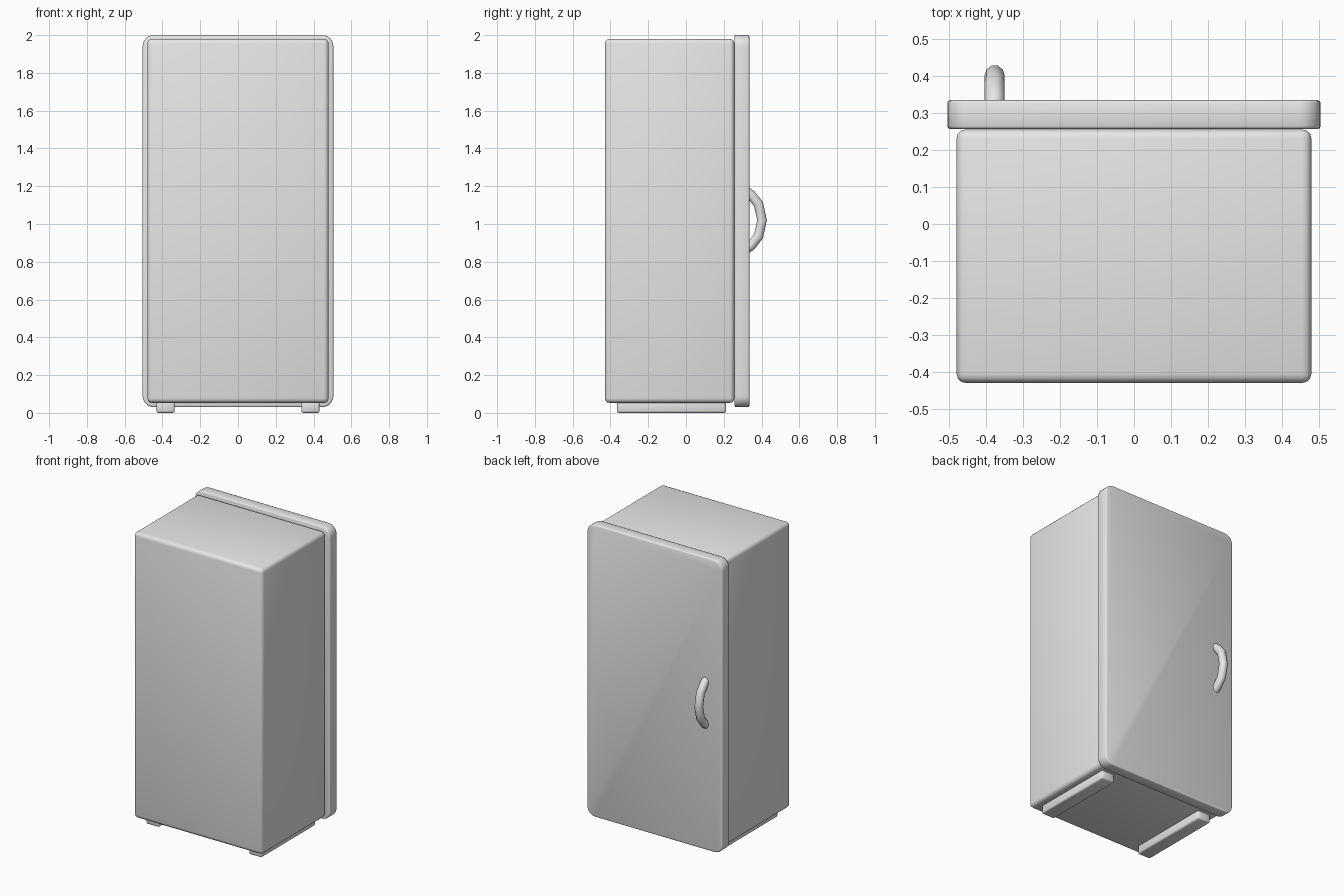
import bpy
import bmesh
import math

if "Cube" in bpy.data.objects:
    bpy.data.objects.remove(bpy.data.objects["Cube"])

grey = bpy.data.materials.new("light_grey_enamel")
grey.diffuse_color = (0.8, 0.8, 0.8, 1)
grey.use_nodes = True
grey.node_tree.nodes["Principled BSDF"].inputs["Base Color"].default_value = grey.diffuse_color


def finish(obj, angle=60):
    obj.data.materials.append(grey)
    bpy.ops.object.select_all(action='DESELECT')
    obj.select_set(True)
    bpy.context.view_layer.objects.active = obj
    bpy.ops.object.shade_smooth_by_angle(angle=math.radians(angle))


def rounded_box(name, lo, hi, edge, segments=3, corner=0.0):
    """Box from lo to hi; optional large corner radius along y, then small edge bevel."""
    bm = bmesh.new()
    bmesh.ops.create_cube(bm, size=1)
    for v in bm.verts:
        for i in range(3):
            v.co[i] = hi[i] if v.co[i] > 0 else lo[i]
    if corner:
        along_y = [e for e in bm.edges
                   if abs(e.verts[0].co.y - e.verts[1].co.y) > 1e-4]
        bmesh.ops.bevel(bm, geom=along_y, offset=corner, segments=6,
                        profile=0.5, affect='EDGES')
    sharp = [e for e in bm.edges if e.calc_face_angle(0) > math.radians(50)]
    bmesh.ops.bevel(bm, geom=sharp, offset=edge, segments=segments,
                    profile=0.5, affect='EDGES')
    mesh = bpy.data.meshes.new(name)
    bm.to_mesh(mesh)
    bm.free()
    obj = bpy.data.objects.new(name, mesh)
    bpy.context.collection.objects.link(obj)
    finish(obj)
    return obj


# Cabinet
rounded_box("cabinet", (-0.48, -0.43, 0.053), (0.48, 0.256, 1.98), 0.025)

# Door, slightly larger than the cabinet, with rounded corners
rounded_box("door", (-0.505, 0.257, 0.03), (0.505, 0.335, 2.0), 0.008, 2, corner=0.06)

# Two runners underneath
for side, name in ((-1, "left_runner"), (1, "right_runner")):
    x = 0.383 * side
    rounded_box(name, (x - 0.048, -0.365, 0.0), (x + 0.048, 0.212, 0.07), 0.01, 2)

# Bowed door handle swept along a short faceted path
path = [(0.31, 0.158), (0.344, 0.135), (0.384, 0.085), (0.4025, 0.0),
        (0.384, -0.085), (0.344, -0.135), (0.31, -0.158)]
curve = bpy.data.curves.new("door_handle", 'CURVE')
curve.dimensions = '3D'
curve.bevel_depth = 0.027
curve.bevel_resolution = 3
curve.use_fill_caps = True
spline = curve.splines.new('POLY')
spline.points.add(len(path) - 1)
for p, (y, z) in zip(spline.points, path):
    p.co = (-0.377, y, 1.02 + z, 1)
handle = bpy.data.objects.new("door_handle", curve)
bpy.context.collection.objects.link(handle)
bpy.ops.object.select_all(action='DESELECT')
handle.select_set(True)
bpy.context.view_layer.objects.active = handle
bpy.ops.object.convert(target='MESH')
finish(bpy.context.view_layer.objects.active)
